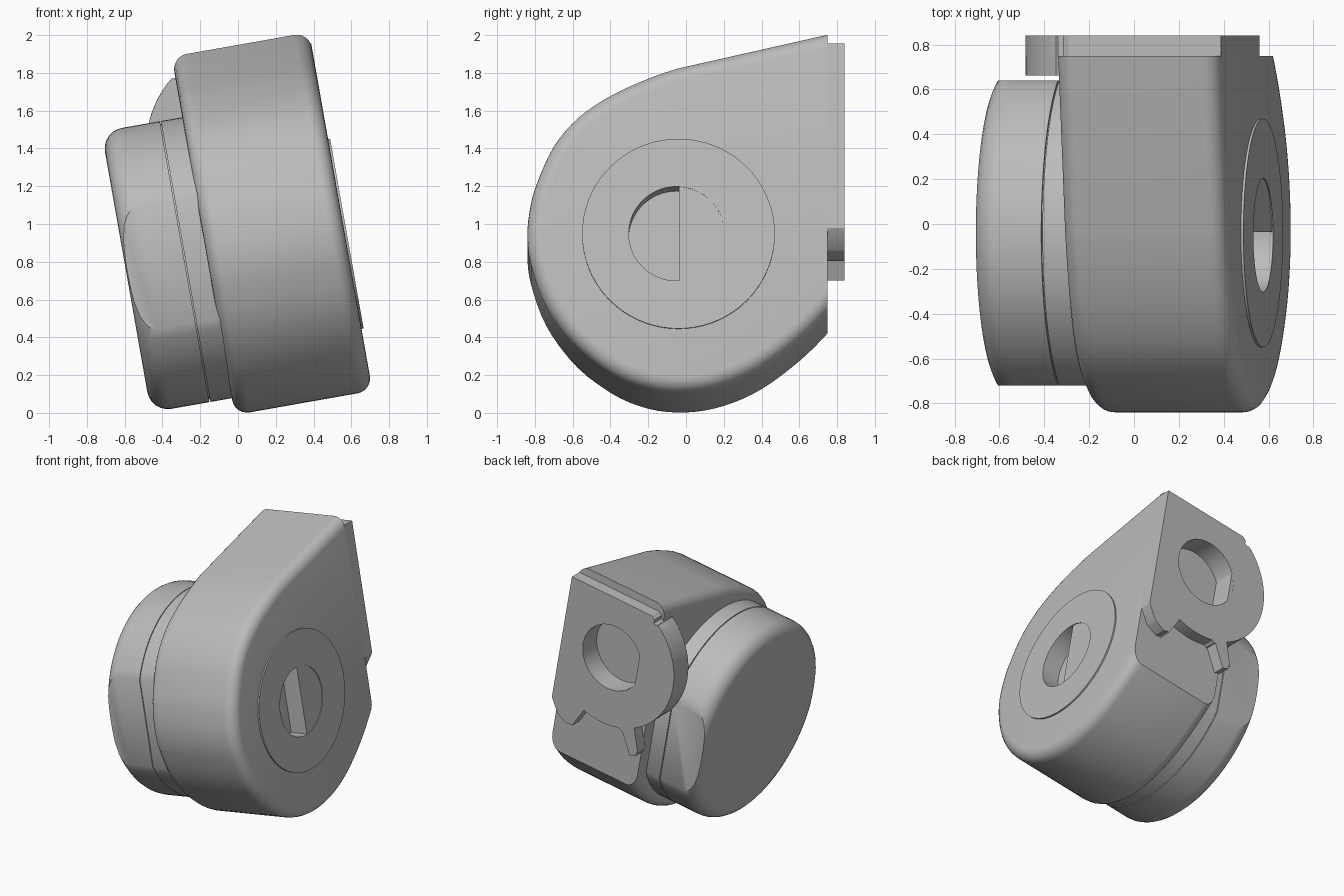
import bpy, bmesh
from math import sin, cos, radians
from mathutils import Matrix, Vector

cube = bpy.data.objects.get("Cube")
if cube:
    bpy.data.objects.remove(cube)

grey = bpy.data.materials.new("plain grey")
grey.use_nodes = True
grey.diffuse_color = (0.5, 0.5, 0.5, 1)
grey.node_tree.nodes["Principled BSDF"].inputs["Base Color"].default_value = (0.5, 0.5, 0.5, 1)

# Tilted frame: first axis along the hub, second along y, third up the face
FRAME = Matrix.Translation((0.565, 0, 0.95)) @ Matrix.Rotation(radians(-10), 4, 'Y')
HUB_Y = -0.04


def prism(name, outline, lo, hi, axis, bevel_lo=0, bevel_hi=0, cuts=()):
    """Extrude an outline along hub axis 0 (points y, v) or axis 1 (points w, v).
    Each cut (y, side) slices the part flat at y and drops what lies beyond."""
    def place(p, d):
        return Vector((d, p[0], p[1])) if axis == 0 else Vector((p[0], d, p[1]))
    bm = bmesh.new()
    a = [bm.verts.new(place(p, lo)) for p in outline]
    b = [bm.verts.new(place(p, hi)) for p in outline]
    caps = [bm.faces.new(a), bm.faces.new(b)]
    n = len(a)
    for i in range(n):
        j = (i + 1) % n
        bm.faces.new((a[i], a[j], b[j], b[i]))
    bmesh.ops.recalc_face_normals(bm, faces=bm.faces)
    rims = [(list(c.edges), r) for c, r in zip(caps, (bevel_lo, bevel_hi)) if r]
    for edges, r in rims:
        bmesh.ops.bevel(bm, geom=edges, offset=r, segments=6, profile=0.5, affect='EDGES')
    for y, side in cuts:
        cut = bmesh.ops.bisect_plane(bm, geom=bm.verts[:] + bm.edges[:] + bm.faces[:],
                                     plane_co=(0, y, 0), plane_no=(0, side, 0), clear_outer=True)
        rim = [e for e in cut["geom_cut"] if isinstance(e, bmesh.types.BMEdge)]
        bmesh.ops.contextual_create(bm, geom=rim)
    bmesh.ops.recalc_face_normals(bm, faces=bm.faces)
    bm.transform(FRAME)
    mesh = bpy.data.meshes.new(name)
    bm.to_mesh(mesh)
    bm.free()
    mesh.materials.append(grey)
    obj = bpy.data.objects.new(name, mesh)
    bpy.context.collection.objects.link(obj)
    return obj


def subtract(obj, cutter):
    mod = obj.modifiers.new("cut", 'BOOLEAN')
    mod.operation, mod.object, mod.solver = 'DIFFERENCE', cutter, 'EXACT'
    dg = bpy.context.evaluated_depsgraph_get()
    mesh = bpy.data.meshes.new_from_object(obj.evaluated_get(dg))
    obj.modifiers.clear()
    obj.data = mesh


def arc(cx, cy, r, start, end, n=64):
    return [(cx + r * cos(radians(start + (end - start) * i / n)),
             cy + r * sin(radians(start + (end - start) * i / n))) for i in range(n + 1)]


def circle(cx, cy, r, n=72):
    return arc(cx, cy, r, 0, 360, n)[:-1]


def spline(pts, steps=4):
    """Smooth open curve through the points."""
    out = []
    for i in range(len(pts) - 1):
        p0, p1, p2, p3 = (Vector(pts[max(0, min(len(pts) - 1, i + k))]) for k in (-1, 0, 1, 2))
        for s in range(steps):
            t = s / steps
            out.append(0.5 * (2 * p1 + (p2 - p0) * t + (2 * p0 - 5 * p1 + 4 * p2 - p3) * t * t
                              + (3 * p1 - p0 - 3 * p2 + p3) * t ** 3))
    return [tuple(p) for p in out] + [pts[-1]]


# Teardrop housing, rounded on both faces and cut flat at the back
teardrop = spline([(0.9, -0.24), (0.75, -0.42), (0.6, -0.57), (0.4, -0.72), (0.2, -0.81),
                   (0, -0.845), (-0.2, -0.825), (-0.4, -0.74), (-0.6, -0.575), (-0.74, -0.38),
                   (-0.82, -0.16), (-0.84, 0), (-0.825, 0.15), (-0.79, 0.28), (-0.7, 0.48),
                   (-0.57, 0.635), (-0.4, 0.752), (-0.2, 0.845), (-0.05, 0.898)])
housing = prism("housing", teardrop + [(0.95, 1.127)], -0.74, 0, 0, 0.08, 0.08, [(0.75, 1)])

# Round knob with front and back flats, a thin groove and its collar
flats = [(HUB_Y - 0.68, -1), (HUB_Y + 0.68, 1)]
inner_flats = [(HUB_Y - 0.668, -1), (HUB_Y + 0.668, 1)]
knob = prism("knob", circle(HUB_Y, 0, 0.755), -1.175, -0.861, 0, bevel_lo=0.11, cuts=flats)
groove = prism("knob_groove", circle(HUB_Y, 0, 0.74), -0.9, -0.7, 0, cuts=inner_flats)
collar = prism("knob_collar", circle(HUB_Y, 0, 0.755), -0.855, -0.7, 0, cuts=flats)

# Hub disc with a half-round pocket
disc = prism("hub_disc", circle(HUB_Y, -0.003, 0.51), -0.06, 0.011, 0)
pocket = prism("pocket_cutter", arc(HUB_Y - 0.01, -0.003, 0.253, 87, 273, 40), -0.13, 0.1, 0)
shallow = prism("shallow_cutter", circle(HUB_Y - 0.01, -0.003, 0.253), 0.006, 0.1, 0)
for target in (housing, disc):
    subtract(target, pocket)
subtract(disc, shallow)

# Mounting plate on the back: rounded side, two prongs and the notch between them
W, V, R, OUT = -0.43, 0.553, 0.53, 0.735
outline = ([(0, 1.02), (-0.69, 1.02), (-0.72, 1.0), (-0.72, 0.97)]
           + arc(W, V, R, 130, 239, 40)
           + arc(W, V, OUT - 0.02, 242, 243, 1) + arc(W, V, OUT, 244, 248, 3)
           + arc(W, V, R + 0.02, 251, 252, 1) + arc(W, V, R, 254, 287, 12)
           + arc(W, V, OUT - 0.03, 289, 290, 1) + arc(W, V, OUT - 0.01, 292, 300, 6)
           + [(0, 0.03)])
plate = prism("mounting_plate", outline, 0.745, 0.84, 1)
bore = prism("bore_cutter", circle(W, V, 0.25), 0.67, 1.0, 1)
for target in (plate, housing):
    subtract(target, bore)

# Thicker lobe where the plate overhangs the housing
lobe = prism("mounting_lobe", arc(W, V, R - 0.001, 128, 232, 40) + [(-0.65, 0.2), (-0.65, 0.9)],
             0.662, 0.8395, 1)

for cutter in (pocket, shallow, bore):
    bpy.data.objects.remove(cutter)

for obj in (housing, knob, groove, collar, disc, plate, lobe):
    bpy.ops.object.select_all(action='DESELECT')
    obj.select_set(True)
    bpy.context.view_layer.objects.active = obj
    bpy.ops.object.shade_smooth_by_angle(angle=radians(30))
